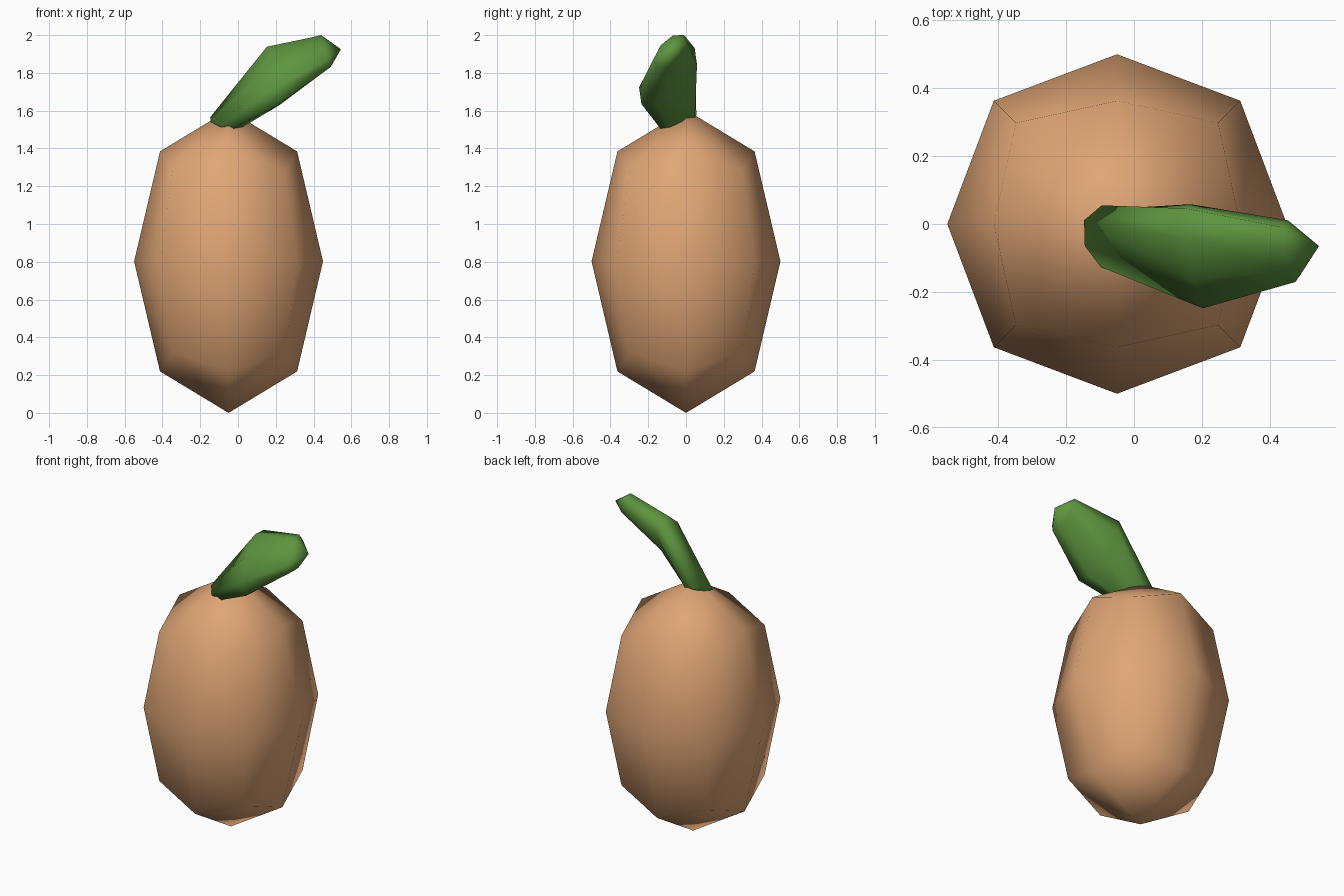
import bpy, bmesh
from mathutils import Vector

if "Cube" in bpy.data.objects:
    bpy.data.objects.remove(bpy.data.objects["Cube"])


def material(name, rgb):
    m = bpy.data.materials.new(name)
    m.diffuse_color = (*rgb, 1)
    m.use_nodes = True
    m.node_tree.nodes["Principled BSDF"].inputs["Base Color"].default_value = m.diffuse_color
    return m


tan = material("tan_skin", (0.74, 0.38, 0.18))
green = material("leaf_green", (0.11, 0.30, 0.05))

# Body: stretched cube rounded by one subdivision level
bpy.ops.mesh.primitive_cube_add(size=2, location=(-0.05, 0, 0.802))
body = bpy.context.object
body.name = "fruit_body"
K = 0.8395  # how far the face centres shrink when subdivided
body.scale = (0.5 / K, 0.5 / K, 0.802 / K)
sub = body.modifiers.new("rounding", 'SUBSURF')
sub.levels = sub.render_levels = 1
body.data.materials.append(tan)
bpy.ops.object.shade_smooth()

# Leaf: three octagonal sections (centre, half width, half thickness), pointed ends
sections = [
    ((-0.06, -0.04, 1.54), (-0.035, 0.095, 0.035), (-0.085, -0.025, 0.0)),
    ((0.185, -0.095, 1.783), (-0.034, 0.141, 0.148), (-0.01, -0.07, 0.066)),
    ((0.465, -0.08, 1.915), (-0.025, 0.07, 0.085), (-0.01, -0.055, 0.03)),
]
C = 0.726
octagon = [(1, 0), (C, C), (0, 1), (-C, C), (-1, 0), (-C, -C), (0, -1), (C, -C)]

bm = bmesh.new()
rings = []
for c, w, t in sections:
    c, w, t = Vector(c), Vector(w), Vector(t)
    rings.append([bm.verts.new(c + a * w + b * t) for a, b in octagon])
for lo, hi in zip(rings, rings[1:]):
    for i in range(8):
        j = (i + 1) % 8
        bm.faces.new((lo[i], lo[j], hi[j], hi[i]))
for ring, end in ((rings[0], (-0.05, -0.04, 1.50)), (rings[-1], (0.545, -0.065, 1.925))):
    point = bm.verts.new(end)
    for i in range(8):
        bm.faces.new((ring[i], ring[(i + 1) % 8], point))
bmesh.ops.recalc_face_normals(bm, faces=bm.faces)
for f in bm.faces:
    f.smooth = True
mesh = bpy.data.meshes.new("leaf")
bm.to_mesh(mesh)
bm.free()
mesh.materials.append(green)
leaf = bpy.data.objects.new("leaf", mesh)
bpy.context.collection.objects.link(leaf)
